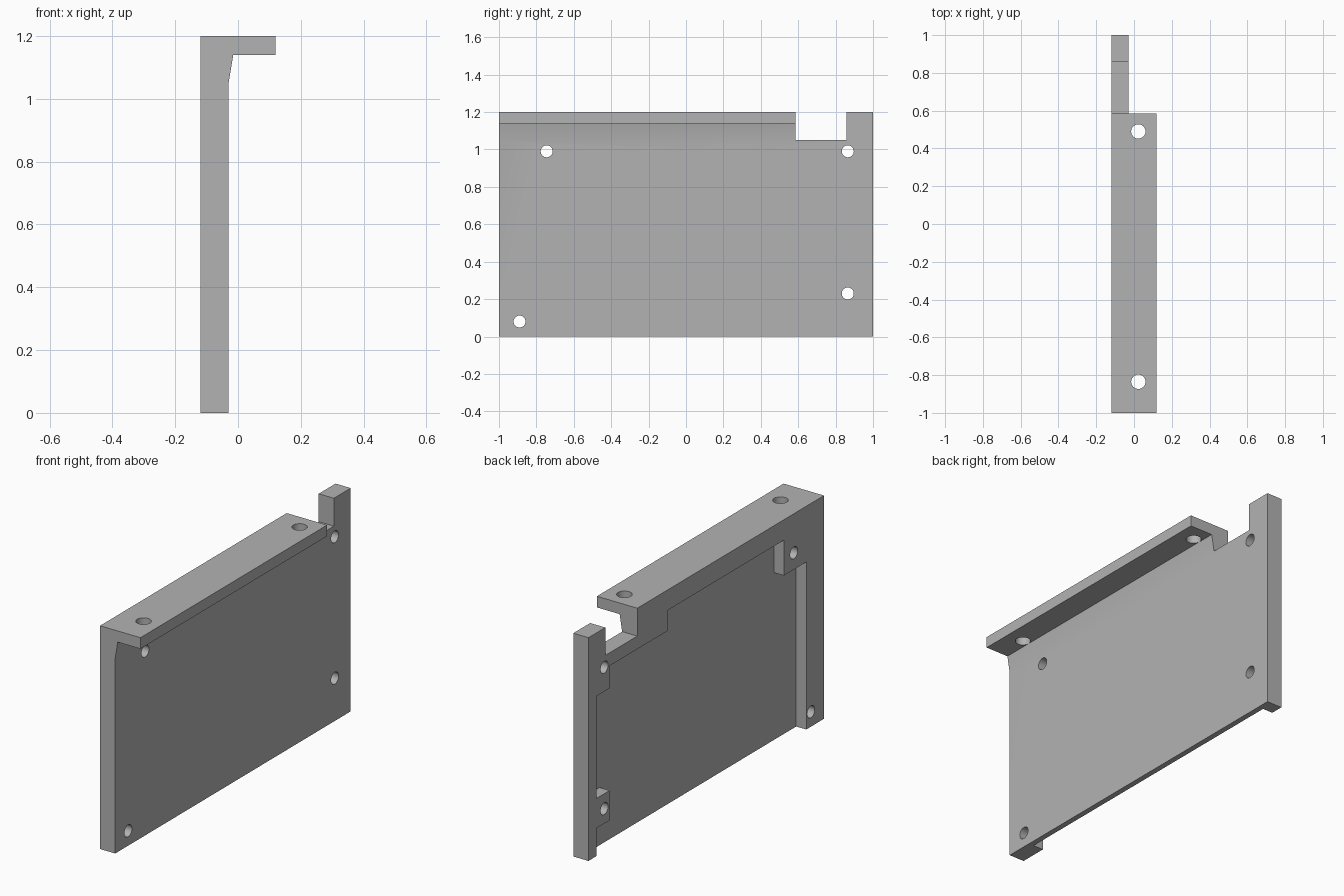
import bpy
import bmesh
from math import cos, sin, pi, radians

cube = bpy.data.objects.get("Cube")
if cube:
    bpy.data.objects.remove(cube, do_unlink=True)

grey = bpy.data.materials.new("plain grey")
grey.use_nodes = True
COLOUR = (0.45, 0.45, 0.45, 1)
grey.diffuse_color = COLOUR
grey.node_tree.nodes["Principled BSDF"].inputs["Base Color"].default_value = COLOUR

# Each axis places a 2D outline point at a distance along that axis
PLACE = {
    "x": lambda a, b, d: (d, a, b),
    "y": lambda a, b, d: (a, d, b),
    "z": lambda a, b, d: (a, b, d),
}


def prism(name, outline, axis, start, end):
    """Extrude a closed outline along an axis."""
    bm = bmesh.new()
    low, high = ([bm.verts.new(PLACE[axis](a, b, d)) for a, b in outline] for d in (start, end))
    bm.faces.new(low)
    bm.faces.new(high)
    for i in range(len(low)):
        j = (i + 1) % len(low)
        bm.faces.new((low[i], low[j], high[j], high[i]))
    bmesh.ops.recalc_face_normals(bm, faces=bm.faces)
    mesh = bpy.data.meshes.new(name)
    bm.to_mesh(mesh)
    bm.free()
    mesh.materials.append(grey)
    obj = bpy.data.objects.new(name, mesh)
    bpy.context.collection.objects.link(obj)
    return obj


def circle(a, b, radius, sides=32):
    return [(a + radius * cos(2 * pi * i / sides), b + radius * sin(2 * pi * i / sides))
            for i in range(sides)]


def combine(target, tool, operation):
    """Apply a boolean and discard the tool."""
    mod = target.modifiers.new(operation, "BOOLEAN")
    mod.operation = operation
    mod.solver = "EXACT"
    mod.object = tool
    bpy.context.view_layer.objects.active = target
    bpy.ops.object.modifier_apply(modifier=mod.name)
    bpy.data.objects.remove(tool, do_unlink=True)


BACK, FACE, TOP = -0.12, -0.03, 1.2
NOTCH_START, NOTCH_END = 0.585, 0.857

# Upright plate with the notch in its top edge
plate = prism("mounting_plate", [
    (-1, 0), (1, 0), (1, TOP), (NOTCH_END, TOP), (NOTCH_END, 1.05),
    (NOTCH_START, 1.05), (NOTCH_START, TOP), (-1, TOP)], "x", BACK, FACE)

# Top flange with its tapered root
flange = prism("top_flange", [
    (FACE, 1.05), (-0.015, 1.14), (0.12, 1.14), (0.12, TOP), (FACE, TOP)],
    "y", -1, NOTCH_START)
combine(plate, flange, "UNION")

# Rear pocket, stepping round the screw bosses and open at the bottom
pocket = prism("pocket_cutter", [
    (0.93, -0.1), (0.93, 0.15), (0.82, 0.15), (0.82, 0.31), (0.93, 0.31),
    (0.93, 0.86), (0.82, 0.86), (0.82, 0.98), (0.33, 0.98), (0.33, 1.09),
    (-0.66, 1.09), (-0.66, 0.90), (-0.85, 0.90), (-0.85, -0.1)], "x", -0.2, -0.06)
combine(plate, pocket, "DIFFERENCE")

# Screw holes through the plate
for y, z in ((-0.745, 0.99), (0.865, 0.99), (0.865, 0.23), (-0.89, 0.08)):
    combine(plate, prism("plate_hole_cutter", circle(y, z, 0.032), "x", -0.2, 0.05), "DIFFERENCE")

# Larger holes down through the flange
for y in (0.49, -0.835):
    combine(plate, prism("flange_hole_cutter", circle(0.023, y, 0.038), "z", 1.1, 1.3), "DIFFERENCE")

# Smooth hole walls, crisp edges everywhere else
bpy.ops.object.select_all(action="DESELECT")
plate.select_set(True)
bpy.context.view_layer.objects.active = plate
bpy.ops.object.shade_smooth_by_angle(angle=radians(30))
